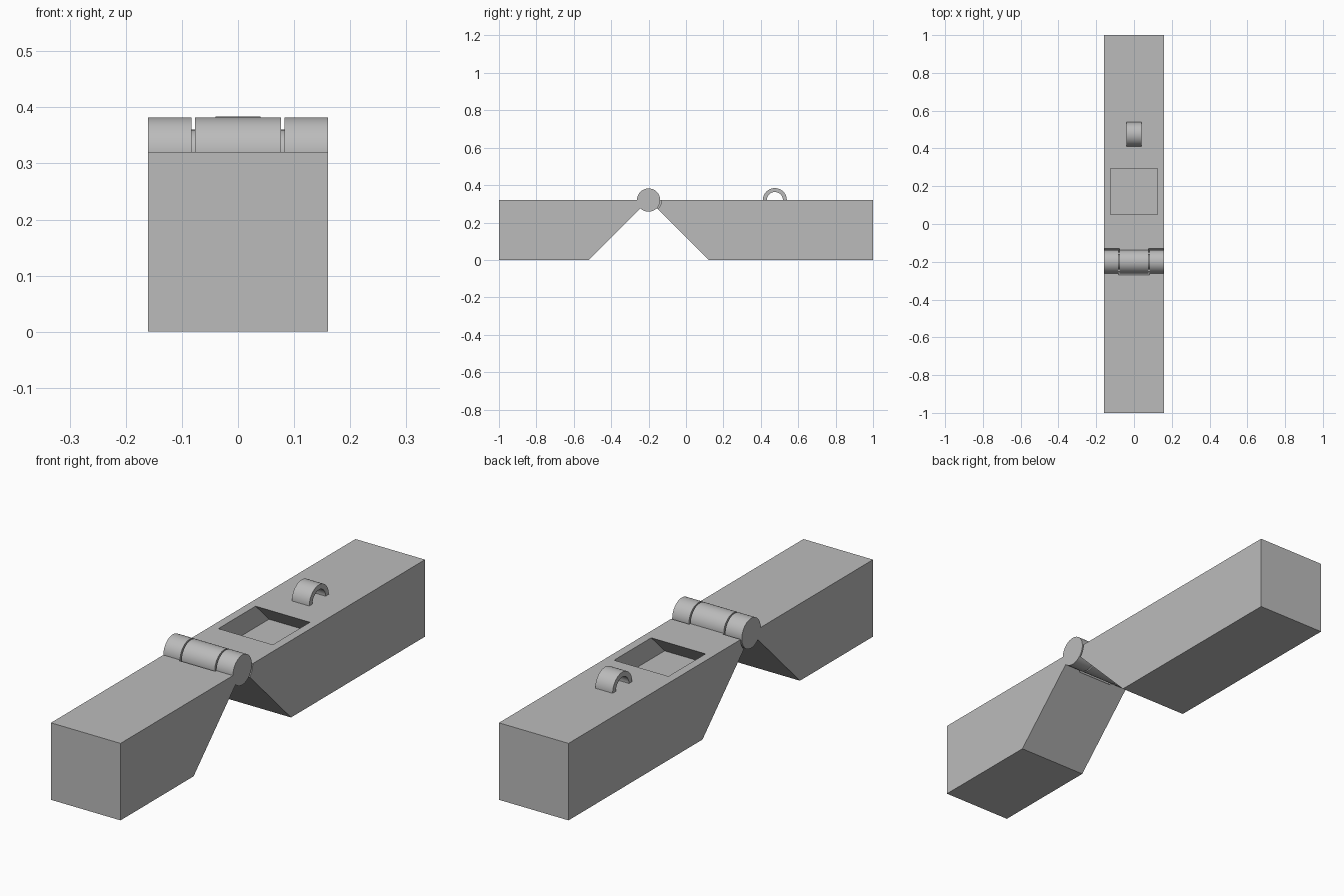
import bpy, bmesh
from math import sin, cos, pi, radians

if "Cube" in bpy.data.objects:
    bpy.data.objects.remove(bpy.data.objects["Cube"], do_unlink=True)

grey = bpy.data.materials.new("plain_grey")
grey.use_nodes = True
grey.diffuse_color = (0.5, 0.5, 0.5, 1)
grey.node_tree.nodes["Principled BSDF"].inputs["Base Color"].default_value = (0.5, 0.5, 0.5, 1)

W = 0.16                # half width of the arms
H = 0.32                # arm height, also the hinge axis height
HINGE_Y = -0.2
R = 0.062               # knuckle radius
CLEAR = 0.069           # clearance radius around a moving knuckle
INNER, OUTER = 0.077, 0.083   # edges of the gap between knuckles


def arc(y, z, r, start=0.0, end=2 * pi, n=64):
    """Points along an arc in the side plane."""
    return [(y + r * cos(start + (end - start) * i / n),
             z + r * sin(start + (end - start) * i / n)) for i in range(n + 1)]


def extrude(name, profile, x0, x1):
    """Extrude a (y, z) profile from x0 to x1."""
    bm = bmesh.new()
    face = bm.faces.new([bm.verts.new((x0, y, z)) for y, z in profile])
    new = bmesh.ops.extrude_face_region(bm, geom=[face])["geom"]
    verts = [v for v in new if isinstance(v, bmesh.types.BMVert)]
    bmesh.ops.translate(bm, verts=verts, vec=(x1 - x0, 0, 0))
    bmesh.ops.recalc_face_normals(bm, faces=bm.faces)
    mesh = bpy.data.meshes.new(name)
    bm.to_mesh(mesh)
    bm.free()
    mesh.materials.append(grey)
    ob = bpy.data.objects.new(name, mesh)
    bpy.context.collection.objects.link(ob)
    return ob


def activate(ob):
    bpy.ops.object.select_all(action="DESELECT")
    ob.select_set(True)
    bpy.context.view_layer.objects.active = ob


def cylinder(name, r, x0, x1):
    return extrude(name, arc(HINGE_Y, H, r)[:-1], x0, x1)


def cut(ob, cutter):
    """Subtract the cutter and discard it."""
    cutter.hide_render = True
    activate(ob)
    mod = ob.modifiers.new("cut", "BOOLEAN")
    mod.operation = "DIFFERENCE"
    mod.solver = "EXACT"
    mod.object = cutter
    bpy.ops.object.modifier_apply(modifier=mod.name)
    bpy.data.objects.remove(cutter, do_unlink=True)


# Arms with sloped ends that meet at the hinge axis
front_arm = extrude("front_arm", [(-1, 0), (HINGE_Y - H, 0), (HINGE_Y, H), (-1, H)], -W, W)
back_arm = extrude("back_arm", [(1, 0), (HINGE_Y + H, 0), (HINGE_Y, H), (1, H)], -W, W)

# Clearance for the knuckles of the opposite arm
cut(front_arm, cylinder("centre_clearance", CLEAR, -OUTER, OUTER))
for s in (-1, 1):
    cut(back_arm, cylinder("outer_clearance", CLEAR, s * INNER, s * (W + 0.05)))

# Undercut pocket in the back arm
depth = 0.088
near, far = 0.05, 0.294
lip = 0.02
cut(back_arm, extrude("pocket_cutter", [
    (near, H + lip), (near, H), (near - depth, H - depth),
    (far + depth, H - depth), (far, H), (far, H + lip)], -0.125, 0.125))

# Hinge knuckles and pin
parts = [front_arm, back_arm]
parts.append(cylinder("centre_knuckle", R, -INNER, INNER))
for side, s in (("right", -1), ("left", 1)):
    parts.append(cylinder(side + "_knuckle", R, s * OUTER, s * W))
parts.append(cylinder("hinge_pin", 0.04, -0.1, 0.1))

# Half-ring loop on top of the back arm
ring = arc(0.475, H, 0.064, 0, pi, 32) + arc(0.475, H, 0.043, pi, 0, 32)
parts.append(extrude("loop", ring, -0.04, 0.04))

for ob in parts:
    activate(ob)
    bpy.ops.object.shade_smooth_by_angle(angle=radians(30))
